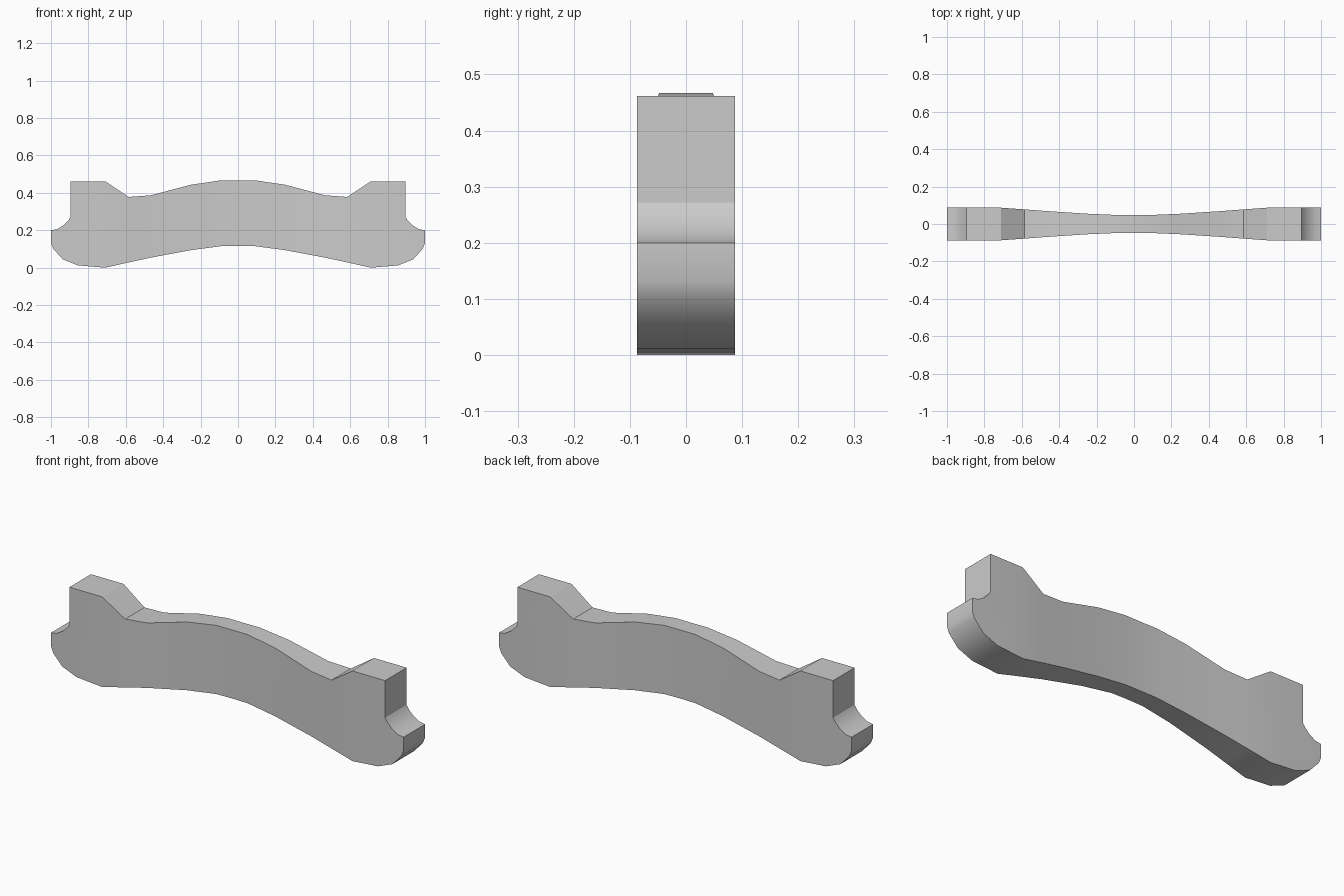
import bpy, bmesh, math

if "Cube" in bpy.data.objects:
    bpy.data.objects.remove(bpy.data.objects["Cube"])

# Waisted arch from centre outwards: x, half thickness, bottom z, top z
stations = [(0.0, 0.047, 0.116, 0.467), (0.09, 0.048, 0.115, 0.467),
            (0.25, 0.055, 0.094, 0.444), (0.465, 0.069, 0.054, 0.387),
            (0.585, 0.078, 0.028, 0.378), (0.71, 0.087, 0.0, 0.462)]

# End block outline beyond the last station, top to bottom: x, z
end_outline = [(0.895, 0.462), (0.895, 0.272), (0.906, 0.254), (0.932, 0.227),
               (0.967, 0.206), (1.0, 0.2), (1.0, 0.132), (0.987, 0.1),
               (0.937, 0.045), (0.855, 0.012)]

bm = bmesh.new()


def pair(x, y, z):
    return bm.verts.new((x, -y, z)), bm.verts.new((x, y, z))


# Arch: four quads between neighbouring stations
rings = []
for x, h, lo, hi in stations:
    (bf, bb), (tf, tb) = pair(x, h, lo), pair(x, h, hi)
    rings.append((bf, bb, tb, tf))
for a, b in zip(rings, rings[1:]):
    for i in range(4):
        j = (i + 1) % 4
        bm.faces.new((a[i], a[j], b[j], b[i]))

# End block: flat sides and a rim strip
bf, bb, tb, tf = rings[-1]
loop = [(tf, tb)] + [pair(x, 0.087, z) for x, z in end_outline] + [(bf, bb)]
for p, q in zip(loop, loop[1:]):
    bm.faces.new((p[0], p[1], q[1], q[0]))
bm.faces.new([p[0] for p in loop])
bm.faces.new([p[1] for p in reversed(loop)])
bmesh.ops.recalc_face_normals(bm, faces=bm.faces)
if sum(f.normal.z * f.calc_area() for f in bm.faces if f.calc_center_median().z > 0.35) < 0:
    bmesh.ops.reverse_faces(bm, faces=bm.faces)

mesh = bpy.data.meshes.new("arched_bar")
bm.to_mesh(mesh)
bm.free()
bar = bpy.data.objects.new("arched_bar", mesh)
bpy.context.collection.objects.link(bar)

# Mirror to the left half
bpy.context.view_layer.objects.active = bar
bar.select_set(True)
mirror = bar.modifiers.new("mirror", 'MIRROR')
mirror.use_clip = True
bpy.ops.object.modifier_apply(modifier="mirror")
bpy.ops.object.shade_smooth_by_angle(angle=math.radians(30))
